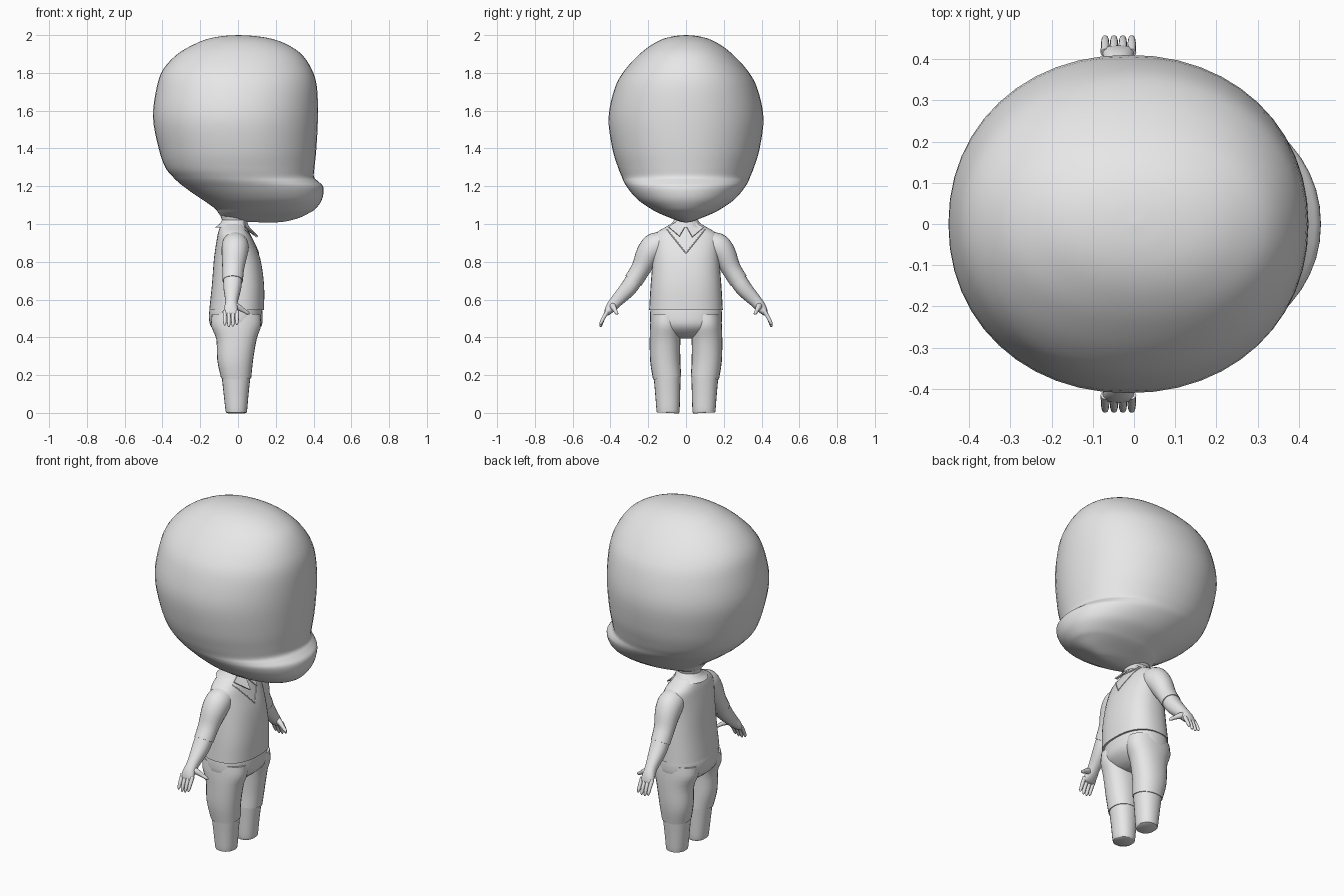
import bpy, bmesh, math
from mathutils import Vector
from mathutils.bvhtree import BVHTree

cube = bpy.data.objects.get("Cube")
if cube:
    bpy.data.objects.remove(cube, do_unlink=True)

# One plain grey for the whole figure
grey = bpy.data.materials.new("plain grey")
grey.use_nodes = True
colour = (0.8, 0.8, 0.8, 1)
grey.diffuse_color = colour
for node in grey.node_tree.nodes:
    if node.type == 'BSDF_PRINCIPLED':
        node.inputs["Base Color"].default_value = colour

X, Y = Vector((1, 0, 0)), Vector((0, 1, 0))


def add_mesh(name, bm, angle=50):
    bmesh.ops.recalc_face_normals(bm, faces=bm.faces)
    mesh = bpy.data.meshes.new(name)
    bm.to_mesh(mesh)
    bm.free()
    for poly in mesh.polygons:
        poly.use_smooth = True
    mesh.set_sharp_from_angle(angle=math.radians(angle))
    mesh.materials.append(grey)
    obj = bpy.data.objects.new(name, mesh)
    bpy.context.collection.objects.link(obj)
    return obj


def smooth_rows(rows, steps):
    """Pass a smooth curve through the section rows."""
    rows = [Vector(r) for r in rows]
    pts = [rows[0] * 2 - rows[1]] + rows + [rows[-1] * 2 - rows[-2]]
    out = []
    for a, b, c, d in zip(pts, pts[1:], pts[2:], pts[3:]):
        for i in range(steps):
            t = i / steps
            out.append((b * 2 + (c - a) * t + (a * 2 - b * 5 + c * 4 - d) * t ** 2
                        + (b * 3 - a - c * 3 + d) * t ** 3) / 2)
    return out + [rows[-1]]


def loft(name, rows, sides=24, power=2.0, steps=3, axis=X, side=1, caps=True):
    """Skin sections (x, y, z, half size along axis, half size across)."""
    rows = smooth_rows(rows, steps)
    centres = [Vector(r[:3]) for r in rows]
    bm = bmesh.new()
    rings = []
    for i, row in enumerate(rows):
        along = centres[min(i + 1, len(rows) - 1)] - centres[max(i - 1, 0)]
        along -= axis * along.dot(axis)
        across = along.normalized().cross(axis)
        ring = []
        for k in range(sides):
            a = math.tau * k / sides
            c, s = (math.copysign(abs(f) ** (2 / power), f) for f in (math.cos(a), math.sin(a)))
            p = centres[i] + axis * (max(row[3], 0.0005) * c) + across * (max(row[4], 0.0005) * s)
            ring.append(bm.verts.new((p.x, p.y * side, p.z)))
        rings.append(ring)
    for low, high in zip(rings, rings[1:]):
        for k in range(sides):
            n = (k + 1) % sides
            bm.faces.new((low[k], low[n], high[n], high[k]))
    if caps:
        bm.faces.new(rings[0])
        bm.faces.new(rings[-1])
    return add_mesh(name, bm)


# Head with protruding muzzle: height, back, front, half width
head = [(1.008, .14, .20, .005), (1.015, 0, .26, .04), (1.035, -.08, .33, .09),
        (1.06, -.105, .38, .15), (1.08, -.12, .41, .185), (1.12, -.175, .44, .245),
        (1.16, -.235, .452, .285), (1.2, -.29, .45, .315), (1.225, -.32, .425, .33),
        (1.25, -.345, .402, .34), (1.3, -.385, .405, .36), (1.4, -.42, .415, .39),
        (1.565, -.45, .423, .41), (1.725, -.43, .418, .375), (1.82, -.395, .39, .32),
        (1.9, -.32, .335, .245), (1.95, -.235, .26, .18), (1.98, -.16, .18, .12),
        (1.995, -.08, .09, .06), (2, 0, 0.004, .002)]
loft("head", [((b + f) / 2, 0, z, (f - b) / 2, w) for z, b, f, w in head],
     sides=48, power=2.1, steps=4)
loft("neck", [(-.02, 0, .96, .06, .06), (-.02, 0, 1.02, .065, .06), (-.01, 0, 1.09, .1, .09)])

# Vest, hips and collar
vest = loft("vest", [(-.007, 0, .545, .145, .195), (0, 0, .68, .138, .187),
                     (-.005, 0, .82, .122, .176), (-.017, 0, .92, .095, .175),
                     (-.022, 0, .955, .083, .155), (-.025, 0, .98, .072, .115),
                     (-.025, 0, 1.0, .06, .08)], sides=36, power=2.4)
loft("hips", [(-.01, 0, .395, .04, .04), (-.01, 0, .415, .09, .13), (-.01, 0, .46, .135, .183),
              (-.012, 0, .52, .142, .19), (-.01, 0, .57, .135, .185)], sides=36, power=2.3)
loft("collar", [(-.03, 0, .982, .092, .098), (-.023, 0, 1.0, .075, .08),
                (-.018, 0, 1.022, .066, .062)], sides=32, caps=False)

# V neckline trim laid on the vest front
tree = BVHTree.FromPolygons([v.co for v in vest.data.vertices],
                            [p.vertices[:] for p in vest.data.polygons])
curve = bpy.data.curves.new("neckline_trim", 'CURVE')
curve.dimensions = '3D'
curve.bevel_depth = .003
trim = []
for i in range(-8, 9):
    hit = tree.ray_cast(Vector((1, i / 80, .845 + abs(i) / 64)), -X)[0]
    if hit:
        trim.append(hit)
spline = curve.splines.new('POLY')
spline.points.add(len(trim) - 1)
for point, co in zip(spline.points, trim):
    point.co = (*co, 1)
curve.materials.append(grey)
bpy.context.collection.objects.link(bpy.data.objects.new("neckline_trim", curve))

for label, side in (("left", 1), ("right", -1)):
    # Collar flap
    bm = bmesh.new()
    flap = [(.05, .004, .985), (.103, .034, .933), (.035, .092, .982), (.03, .045, 1.012)]
    bm.faces.new([bm.verts.new((x, y * side, z)) for x, y, z in flap])
    bm.normal_update()
    bmesh.ops.solidify(bm, geom=bm.faces[:], thickness=.006)
    add_mesh(label + "_collar_flap", bm, 30)

    # Trouser leg and narrower cuff
    loft(label + "_leg", [(-.01, .1, .185, .08, .075), (-.015, .11, .28, .095, .08),
                          (-.008, .111, .39, .107, .081), (-.01, .108, .46, .132, .082),
                          (-.01, .105, .52, .13, .08)], side=side, power=2.2)
    loft(label + "_cuff", [(-.009, .095, 0, .052, .056), (-.009, .095, .012, .057, .061),
                           (-.01, .097, .1, .066, .066), (-.01, .1, .2, .077, .072)],
         side=side, power=2.2)

    # Sleeve, forearm with palm
    loft(label + "_sleeve", [(-.015, .12, .905, .065, .06), (-.015, .165, .878, .072, .074),
                             (-.018, .202, .835, .068, .066), (-.025, .238, .765, .058, .052),
                             (-.028, .278, .7, .054, .05)], side=side)
    loft(label + "_forearm", [(-.028, .265, .72, .05, .046), (-.03, .305, .66, .047, .044),
                              (-.034, .37, .59, .033, .033), (-.038, .4, .555, .036, .027),
                              (-.038, .42, .527, .038, .015), (-.038, .426, .517, .03, .006)],
         side=side, power=2.2)

    # Four fingers and a forward thumb
    for n, drop in enumerate((.008, 0, .002, .01)):
        x = -.07 + n * .0215
        loft(f"{label}_finger_{n + 1}", [(x, .415, .54, .011, .011), (x, .438, .5, .01, .01),
                                         (x, .45, .466 + drop, .008, .008),
                                         (x, .453, .455 + drop, .003, .003)],
             sides=10, side=side)
    loft(label + "_thumb", [(-.03, .392, .572, .018, .018), (0, .385, .56, .016, .017),
                            (.03, .375, .542, .011, .011), (.052, .367, .528, .009, .009),
                            (.06, .364, .522, .003, .003)], sides=12, axis=Y, side=side)
